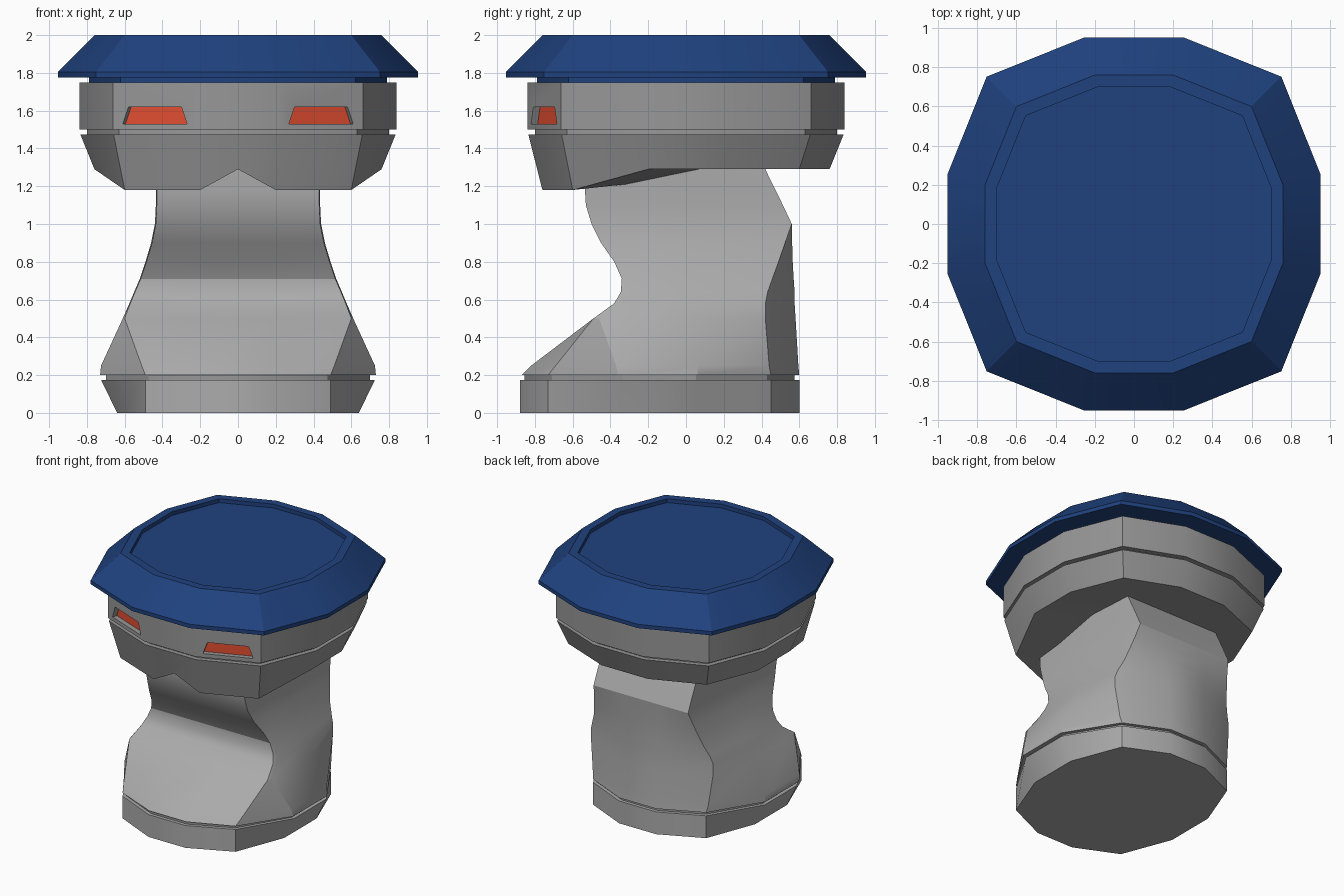
import bpy, bmesh, math
from mathutils import Vector

if "Cube" in bpy.data.objects:
    bpy.data.objects.remove(bpy.data.objects["Cube"])


def material(name, color):
    m = bpy.data.materials.new(name)
    m.diffuse_color = color
    m.use_nodes = True
    m.node_tree.nodes["Principled BSDF"].inputs["Base Color"].default_value = m.diffuse_color
    return m


blue = material("blue", (0.014, 0.054, 0.21, 1))
red = material("red", (0.76, 0.075, 0.03, 1))
dark_grey = material("dark_grey", (0.31, 0.31, 0.31, 1))
grey = material("grey", (0.41, 0.41, 0.41, 1))


def mirrored(half):
    """Close a right-hand half outline (front to back) into a full loop."""
    return half + [(-p[0],) + tuple(p[1:]) for p in reversed(half)]


def ring(r, z):
    """Twelve-sided outline with rounded-square corners."""
    a, b = r * 0.263, r * 0.789
    return mirrored([(a, -r, z), (b, -b, z), (r, -a, z), (r, a, z), (b, b, z), (a, r, z)])


def base_ring(z, x, s=1.0):
    """Outline of the foot, centred on y = -0.14."""
    half = [(.16, -.74), (.49, -.59), (x, -.2), (x, .2), (.49, .59), (.16, .74)]
    return mirrored([(px * s, py * s - .14, z) for px, py in half])


def loft(bm, loops, cap_start=True, cap_end=True):
    rows = [[bm.verts.new(p) for p in loop] for loop in loops]
    for lo, hi in zip(rows, rows[1:]):
        n = len(lo)
        for i in range(n):
            j = (i + 1) % n
            bm.faces.new((lo[i], lo[j], hi[j], hi[i]))
    if cap_start:
        bm.faces.new(rows[0][::-1])
    if cap_end:
        bm.faces.new(rows[-1])
    return rows


def finish(name, bm, mat, angle=30):
    bmesh.ops.recalc_face_normals(bm, faces=bm.faces)
    me = bpy.data.meshes.new(name)
    bm.to_mesh(me)
    bm.free()
    ob = bpy.data.objects.new(name, me)
    bpy.context.collection.objects.link(ob)
    me.materials.append(mat)
    bpy.ops.object.select_all(action='DESELECT')
    ob.select_set(True)
    bpy.context.view_layer.objects.active = ob
    bpy.ops.object.shade_smooth_by_angle(angle=math.radians(angle))
    return ob


def lofted(name, loops, mat, angle=30):
    bm = bmesh.new()
    loft(bm, loops)
    return finish(name, bm, mat, angle)


# Blue cap with shallow recessed top
lofted("cap", [ring(.79, 1.75), ring(.79, 1.775), ring(.953, 1.775), ring(.953, 1.805),
               ring(.76, 2.0), ring(.70, 2.0), ring(.70, 1.97)], blue)

# Head band with two recessed eye slots in its diagonal front faces
bm = bmesh.new()
rows = loft(bm, [ring(.84, 1.5), ring(.84, 1.75)])
eyes = bmesh.new()
for side, i in ((1, 0), (-1, 10)):
    corners = [rows[0][i], rows[0][i + 1], rows[1][i + 1], rows[1][i]]
    wall = next(f for f in bm.faces if all(v in f.verts for v in corners))
    bm.faces.remove(wall)
    if side < 0:
        corners = [corners[k] for k in (1, 0, 3, 2)]
    p, q = corners[0].co, corners[1].co
    inward = Vector((-side * .37, .93, 0)) * .04
    slot = []
    for x, z in ((.27, 1.53), (.61, 1.53), (.58, 1.62), (.30, 1.62)):
        pt = p.lerp(q, (x - abs(p.x)) / (abs(q.x) - abs(p.x)))
        slot.append(Vector((pt.x, pt.y, z)))
    rim = [bm.verts.new(c) for c in slot]
    deep = [bm.verts.new(c + inward) for c in slot]
    for k in range(4):
        j = (k + 1) % 4
        bm.faces.new((corners[k], corners[j], rim[j], rim[k]))
        bm.faces.new((rim[k], rim[j], deep[j], deep[k]))
    bm.faces.new(deep)
    pane = [eyes.verts.new(c + inward * .95) for c in slot]
    eyes.faces.new(pane if side > 0 else pane[::-1])
finish("head_band", bm, dark_grey)
finish("eyes", eyes, red)

# Groove under the band
lofted("head_groove", [ring(.80, 1.46), ring(.80, 1.51)], dark_grey)

# Jaw: lower at the front, notched in the middle
bm = bmesh.new()
low = [(x, y, 1.18 if y < -.5 else 1.29) for x, y, z in ring(.76, 0)]
top, bottom = loft(bm, [ring(.835, 1.475), low], cap_end=False)
front = next(f for f in bm.faces if all(v in f.verts for v in (top[0], top[-1], bottom[0], bottom[-1])))
bm.faces.remove(front)
notch = bm.verts.new((0, -.788, 1.29))
bm.faces.new((top[-1], top[0], bottom[0], notch, bottom[-1]))
centre = bm.verts.new((0, .42, 1.29))
rim = bottom + [notch]
for i, v in enumerate(rim):
    bm.faces.new((v, rim[(i + 1) % len(rim)], centre))
finish("jaw", bm, dark_grey)

# Curved body: z, front middle y, front corner (x, y), side x, side front y,
# side back y, back corner (x, y), back middle y
levels = [
    (.20, -.87, .49, -.73, .73, -.36, .06, .49, .45, .60),
    (.25, -.82, .51, -.69, .725, -.37, .06, .50, .44, .595),
    (.50, -.49, .60, -.49, .61, -.46, .04, .53, .42, .58),
    (.58, -.38, .57, -.38, .575, -.34, .02, .53, .42, .575),
    (.64, -.345, .545, -.345, .55, -.30, .02, .51, .432, .575),
    (.71, -.34, .515, -.34, .52, -.28, .02, .48, .457, .57),
    (.80, -.38, .485, -.38, .49, -.28, .02, .455, .49, .565),
    (.90, -.45, .455, -.45, .46, -.30, .02, .43, .525, .562),
    (1.0, -.50, .435, -.50, .44, -.32, .02, .41, .56, .56),
    (1.1, -.53, .43, -.53, .435, -.34, .02, .41, .513, .513),
    (1.18, -.535, .43, -.535, .435, -.34, .02, .41, .474, .474),
    (1.35, -.535, .43, -.535, .435, -.34, .02, .41, .39, .39),
]
body = lofted("body", [mirrored([(fx * .33, fm, z), (fx, fy, z), (sx, sf, z), (sx, sb, z), (bx, by, z), (.16, bk, z)])
                       for z, fm, fx, fy, sx, sf, sb, bx, by, bk in levels], grey)

# Crisp creases across the front waist and the upper back
for e in body.data.edges:
    ends = [body.data.vertices[i].co for i in e.vertices]
    waist = all(abs(c.z - .71) < .005 and c.y < -.3 for c in ends)
    shoulder = all(abs(c.z - 1.0) < .005 and c.y > .5 for c in ends)
    if waist or shoulder:
        e.use_edge_sharp = True

# Foot and the groove above it
lofted("foot", [base_ring(0, .64), base_ring(.175, .725)], grey)
lofted("foot_groove", [base_ring(.16, .725, .965), base_ring(.21, .725, .965)], dark_grey)
